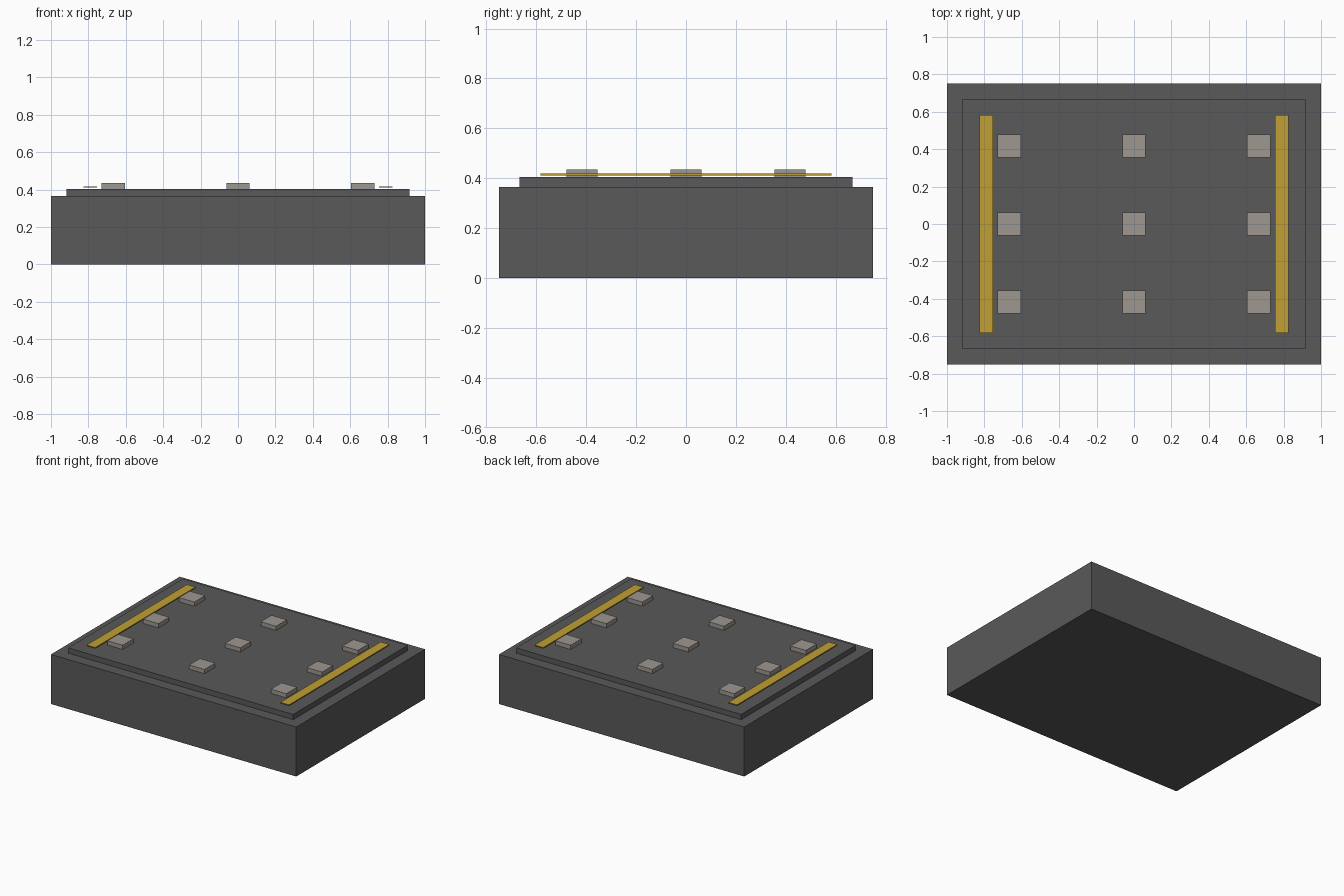
import bpy

cube = bpy.data.objects.get("Cube")
if cube:
    bpy.data.objects.remove(cube, do_unlink=True)


def material(name, rgb):
    mat = bpy.data.materials.new(name)
    mat.use_nodes = True
    mat.diffuse_color = (*rgb, 1)
    mat.node_tree.nodes["Principled BSDF"].inputs["Base Color"].default_value = (*rgb, 1)
    return mat


def box(name, x, y, z0, z1, width, depth, mat):
    """Axis-aligned box given by its centre, footprint and height range."""
    bpy.ops.mesh.primitive_cube_add(size=1, location=(x, y, (z0 + z1) / 2))
    obj = bpy.context.object
    obj.name = name
    obj.scale = (width, depth, z1 - z0)
    bpy.ops.object.transform_apply(location=False, rotation=False, scale=True)
    obj.data.materials.append(mat)
    return obj


dark_grey = material("dark grey", (0.1, 0.1, 0.1))
warm_grey = material("warm grey", (0.34, 0.31, 0.28))
gold = material("gold", (0.53, 0.35, 0.035))

BASE_TOP = 0.365
SLAB_TOP = 0.404

# Base block and stepped top slab
box("base", 0, 0, 0, BASE_TOP, 2, 1.5, dark_grey)
box("top_slab", 0, 0, BASE_TOP, SLAB_TOP, 1.834, 1.334, dark_grey)

# Three by three grid of raised pads
for row, y in zip(("front", "middle", "back"), (-0.417, 0, 0.417)):
    for column, x in zip(("right", "centre", "left"), (-0.667, 0, 0.667)):
        box(f"pad_{row}_{column}", x, y, SLAB_TOP, 0.435, 0.125, 0.125, warm_grey)

# Thin strips hovering just above the slab
for side, x in (("right", -0.79), ("left", 0.79)):
    box(f"{side}_strip", x, 0, 0.411, 0.418, 0.07, 1.166, gold)
